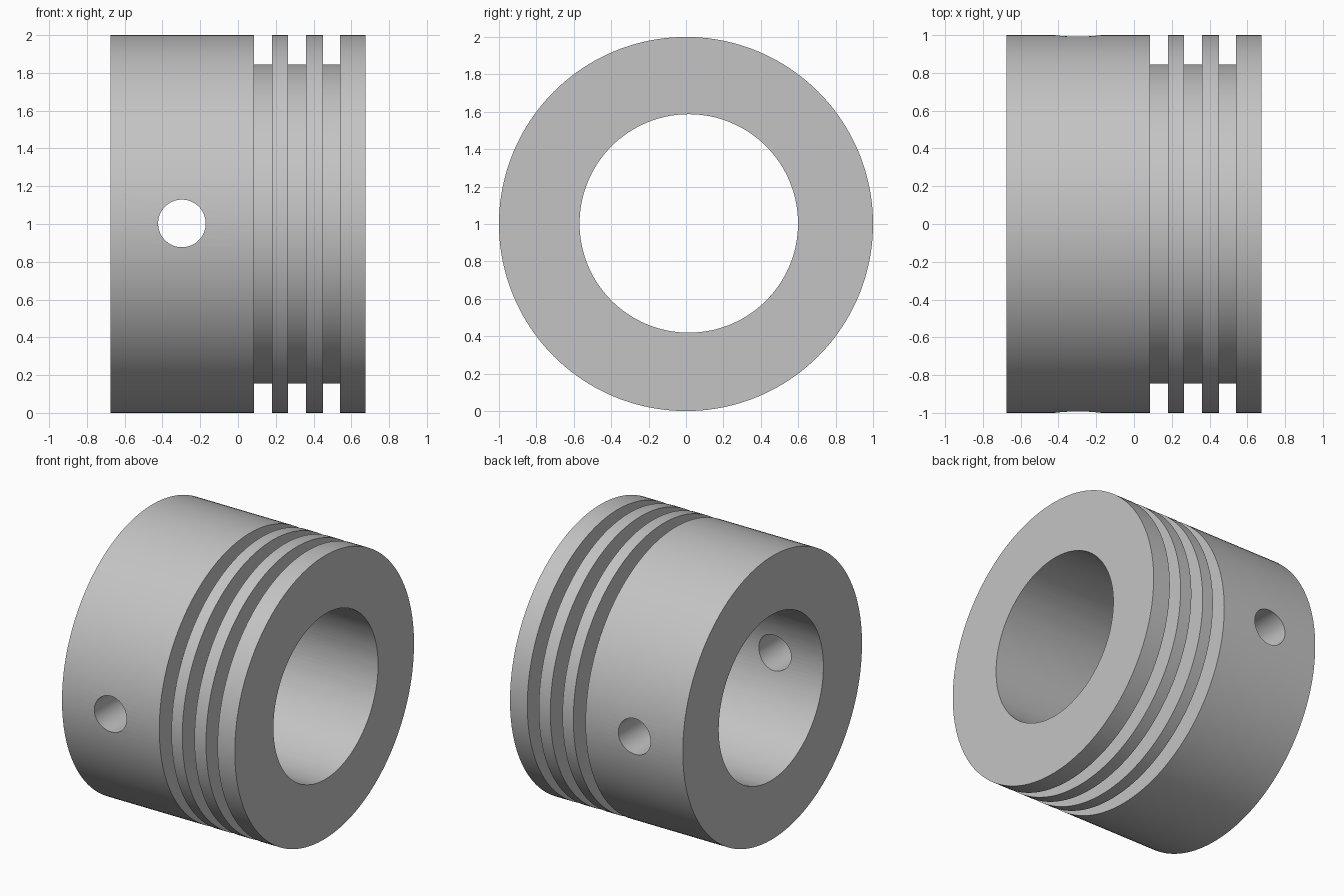
import bpy
import bmesh
from math import pi
from mathutils import Matrix, Vector

SEGMENTS = 160
HALF = 0.675
RADIUS, GROOVE_RADIUS = 1.0, 0.845
GROOVES = [(0.085, 0.18), (0.265, 0.36), (0.45, 0.54)]

cube = bpy.data.objects.get("Cube")
if cube:
    bpy.data.objects.remove(cube, do_unlink=True)

# Plain grey metal
metal = bpy.data.materials.new("grey_metal")
metal.use_nodes = True
grey = (0.55, 0.55, 0.55, 1)
metal.diffuse_color = grey
metal.node_tree.nodes["Principled BSDF"].inputs["Base Color"].default_value = grey


def add_object(name, bm):
    bmesh.ops.recalc_face_normals(bm, faces=bm.faces)
    mesh = bpy.data.meshes.new(name)
    bm.to_mesh(mesh)
    bm.free()
    mesh.materials.append(metal)
    obj = bpy.data.objects.new(name, mesh)
    bpy.context.collection.objects.link(obj)
    return obj


def cutter(name, radius, depth, axis, location):
    """Cylinder along the given axis, hidden from renders."""
    bm = bmesh.new()
    turn = Matrix.Rotation(pi / 2, 4, axis)
    bmesh.ops.create_cone(bm, cap_ends=True, segments=128, radius1=radius,
                          radius2=radius, depth=depth,
                          matrix=Matrix.Translation(location) @ turn)
    obj = add_object(name, bm)
    obj.hide_render = True
    return obj


# Piston body: stepped profile with three ring grooves, turned about x
profile = [(-HALF, 0), (-HALF, RADIUS)]
for start, end in GROOVES:
    profile += [(start, RADIUS), (start, GROOVE_RADIUS),
                (end, GROOVE_RADIUS), (end, RADIUS)]
profile += [(HALF, RADIUS), (HALF, 0)]

bm = bmesh.new()
points = [bm.verts.new((x, 0, r)) for x, r in profile]
edges = [bm.edges.new(pair) for pair in zip(points, points[1:])]
bmesh.ops.spin(bm, geom=points + edges, cent=(0, 0, 0), axis=(1, 0, 0),
               angle=2 * pi, steps=SEGMENTS, use_merge=True)
bmesh.ops.remove_doubles(bm, verts=bm.verts, dist=0.0001)
bmesh.ops.translate(bm, verts=bm.verts, vec=(0, 0, 1))
body = add_object("piston_body", bm)

# Slightly offset main bore and the cross pin hole
cutters = [
    cutter("bore_cutter", 0.584, 2, 'Y', Vector((0, 0.015, 1.003))),
    cutter("pin_hole_cutter", 0.126, 3, 'X', Vector((-0.297, 0, 1.003))),
]
bpy.context.view_layer.objects.active = body
body.select_set(True)
for tool in cutters:
    mod = body.modifiers.new(tool.name, 'BOOLEAN')
    mod.operation = 'DIFFERENCE'
    mod.solver = 'EXACT'
    mod.object = tool
    bpy.ops.object.modifier_apply(modifier=mod.name)
for tool in cutters:
    bpy.data.objects.remove(tool, do_unlink=True)

bpy.ops.object.shade_smooth_by_angle(angle=pi / 6)
